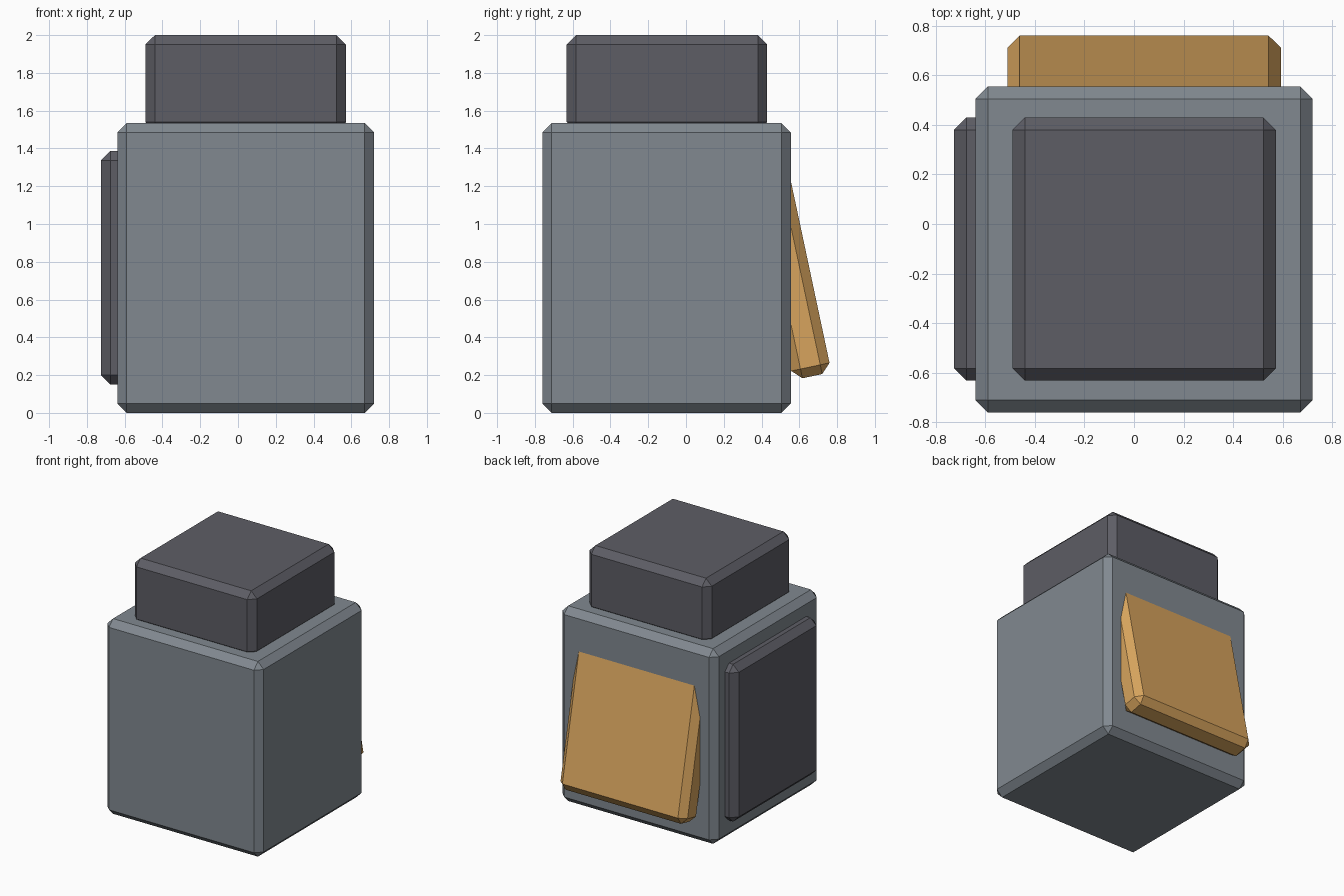
import bpy, bmesh
from math import radians
from mathutils import Matrix, Vector

if "Cube" in bpy.data.objects:
    bpy.data.objects.remove(bpy.data.objects["Cube"])


def material(name, rgb):
    m = bpy.data.materials.new(name)
    m.diffuse_color = (*rgb, 1)
    m.use_nodes = True
    m.node_tree.nodes["Principled BSDF"].inputs["Base Color"].default_value = m.diffuse_color
    return m


def chamfered_box(name, center, size, mat, tilt=0, chamfer=0.05):
    bm = bmesh.new()
    bmesh.ops.create_cube(bm, size=1)
    bmesh.ops.scale(bm, vec=Vector(size), verts=bm.verts)
    bmesh.ops.bevel(bm, geom=bm.edges[:], offset=chamfer, segments=1,
                    profile=0.5, affect='EDGES')
    bmesh.ops.recalc_face_normals(bm, faces=bm.faces[:])
    mesh = bpy.data.meshes.new(name)
    bm.to_mesh(mesh)
    bm.free()
    mesh.materials.append(mat)
    ob = bpy.data.objects.new(name, mesh)
    bpy.context.collection.objects.link(ob)
    ob.matrix_world = Matrix.Translation(center) @ Matrix.Rotation(radians(tilt), 4, 'X')
    return ob


slate = material("slate", (0.22, 0.25, 0.28))
dark = material("dark_grey", (0.11, 0.11, 0.13))
orange = material("orange", (0.68, 0.37, 0.11))

# Main block
chamfered_box("body", (0.041, -0.103, 0.767), (1.36, 1.316, 1.534), slate)
# Smaller block on top, sunk slightly into the body
chamfered_box("top_block", (0.041, -0.101, 1.745), (1.062, 1.062, 0.51), dark)
# Flat panel on the left side
chamfered_box("side_panel", (-0.622, -0.101, 0.768), (0.207, 1.062, 1.236), dark)
# Tilted flap on the back
chamfered_box("back_flap", (0.041, 0.54, 0.801), (1.104, 0.207, 1.24), orange, tilt=12)
